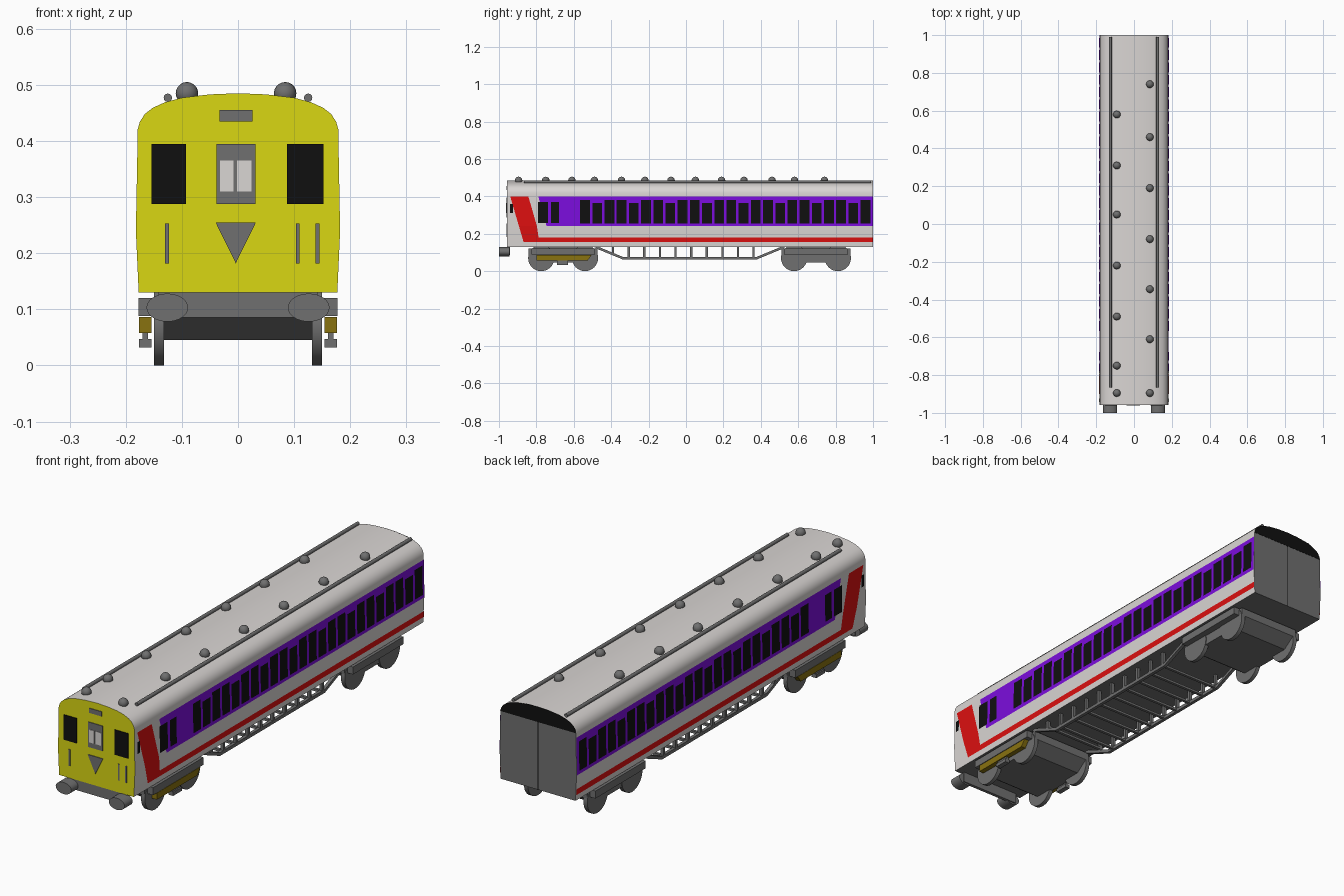
import bpy, bmesh, math
from mathutils import Matrix

if "Cube" in bpy.data.objects:
    bpy.data.objects.remove(bpy.data.objects["Cube"])


def material(name, r, g, b):
    m = bpy.data.materials.new(name)
    m.diffuse_color = (r, g, b, 1)
    m.use_nodes = True
    m.node_tree.nodes["Principled BSDF"].inputs["Base Color"].default_value = m.diffuse_color
    return m


LIGHT = material("light grey", .70, .67, .655)
YELLOW = material("yellow", .70, .68, .006)
GREY = material("dark grey", .16, .16, .16)
BLACK = material("black", .005, .005, .005)
PURPLE = material("purple", .20, .004, .72)
RED = material("red", .72, .005, .005)
GOLD = material("dull gold", .25, .17, .005)


def finish(name, bm, mats, smooth=False, recalc=True):
    if recalc:
        bmesh.ops.recalc_face_normals(bm, faces=bm.faces)
    me = bpy.data.meshes.new(name)
    bm.to_mesh(me)
    bm.free()
    for m in mats:
        me.materials.append(m)
    ob = bpy.data.objects.new(name, me)
    bpy.context.collection.objects.link(ob)
    if smooth:
        bpy.ops.object.select_all(action='DESELECT')
        ob.select_set(True)
        bpy.context.view_layer.objects.active = ob
        bpy.ops.object.shade_smooth_by_angle(angle=math.radians(35))
    return ob


def add_prism(bm, pts, axis, a, b):
    """Extrude a polygon along x (points are y,z) or y (points are x,z)."""
    def at(p, t):
        return (t, p[0], p[1]) if axis == 'x' else (p[0], t, p[1])
    v0 = [bm.verts.new(at(p, a)) for p in pts]
    v1 = [bm.verts.new(at(p, b)) for p in pts]
    n = len(pts)
    bm.faces.new(v0)
    bm.faces.new(v1[::-1])
    for i in range(n):
        bm.faces.new((v0[i], v1[i], v1[(i + 1) % n], v0[(i + 1) % n]))


def rect(u0, u1, z0, z1):
    return [(u0, z0), (u1, z0), (u1, z1), (u0, z1)]


def ellipse(u, z, ru, rz, n=32):
    return [(u + ru * math.cos(2 * math.pi * i / n), z + rz * math.sin(2 * math.pi * i / n)) for i in range(n)]


def prisms(name, items, mat, smooth=False):
    bm = bmesh.new()
    for it in items:
        add_prism(bm, *it)
    return finish(name, bm, [mat], smooth)


# Carriage body: extruded cross-section, coloured by face direction
half = [(.177, .13), (.182, .24), (.179, .40), (.179, .42), (.175, .434), (.166, .448),
        (.152, .459), (.130, .469), (.10, .477), (.05, .483)]
section = half + [(0, .485)] + [(-x, z) for x, z in reversed(half)]
bm = bmesh.new()
add_prism(bm, section, 'y', -.957, 1.0)
bmesh.ops.recalc_face_normals(bm, faces=bm.faces)
for f in bm.faces:
    f.material_index = 1 if f.normal.y < -.5 else 2 if f.normal.y > .5 or f.normal.z < -.5 else 0
finish("carriage_body", bm, [LIGHT, YELLOW, GREY], True)


# Side livery: thin panels that follow the two slopes of the body side
def side_x(z):
    return .177 + .005 * (z - .13) / .11 if z <= .24 else .182 - .003 * (z - .24) / .16


def side_panels(name, polys, mat, off):
    bm = bmesh.new()
    for s in (1, -1):
        for p in polys:
            vs = [bm.verts.new((s * (side_x(z) + off), y, z)) for y, z in p]
            bm.faces.new(vs if s > 0 else vs[::-1])
    finish(name, bm, [mat], recalc=False)


side_panels("purple_band", [[(-.745, .24), (.999, .24), (.999, .40), (-.79, .40)]], PURPLE, .0015)
side_panels("red_stripe", [rect(-.80, .999, .155, .18),
                           [(-.868, .155), (-.785, .155), (-.797, .24), (-.893, .24)],
                           [(-.893, .24), (-.797, .24), (-.843, .40), (-.94, .40)]], RED, .0025)
windows = [rect(-.792, -.738, .257, .37), rect(-.722, -.678, .257, .37), rect(-.942, -.925, .31, .36)]
for i in range(24):
    y = -.54 + i * .0652
    windows.append(rect(y - .026, y + .026, .255, .365 if i % 3 == 1 else .38))
side_panels("side_windows", windows, BLACK, .0035)

# Cab front details
F = -.957
prisms("cab_windows", [(rect(-.154, -.093, .288, .395), 'y', F - .003, F + .002),
                       (rect(.087, .152, .288, .395), 'y', F - .003, F + .002)], BLACK)
front = [rect(-.033, .026, .435, .455), rect(-.038, .031, .288, .395),
         [(-.04, .255), (-.004, .182), (.032, .255)],
         rect(-.130, -.123, .182, .253), rect(.103, .110, .182, .253), rect(.138, .145, .182, .253)]
prisms("cab_door_and_fittings", [(p, 'y', F - .003, F + .002) for p in front], GREY)
prisms("cab_door_panes", [(rect(a, b, .31, .365), 'y', F - .005, F - .001)
                          for a, b in ((-.032, -.008), (-.002, .024))], LIGHT)

# Rear end: dark roof dome and centre seam
prisms("rear_dome", [([p for p in section if p[1] >= .42], 'y', .997, 1.001)], BLACK)
prisms("rear_seam", [(rect(-.002, .002, .13, .42), 'y', .998, 1.001)], BLACK)

# Roof rails and round ventilators
prisms("roof_rails", [(ellipse(s * .125, .477, .0075, .0075, 12), 'y', -.865, .99) for s in (-1, 1)], GREY, True)
bm = bmesh.new()
for x, ys in ((-.091, (.58, .31, .05, -.22, -.49, -.75, -.895)),
              (.084, (.74, .46, .19, -.08, -.345, -.61, -.895))):
    for y in ys:
        bmesh.ops.create_uvsphere(bm, u_segments=16, v_segments=10, radius=.02,
                                  matrix=Matrix.Translation((x, y, .485)))
finish("roof_ventilators", bm, [GREY], True)

# Buffers and beam
prisms("buffers", [(ellipse(s * .126, .103, .037, .025), 'y', -1.0, -.945) for s in (-1, 1)], GREY, True)
prisms("buffer_beam", [(rect(-.142, .142, .085, .132), 'y', -.954, -.94)], GREY)

# Bogies and wheels
frames, wheels = [], []
for c in (-.657, .695):
    frames.append(([(c - .185, .12), (c - .185, .085), (c - .13, .045), (c + .13, .045),
                    (c + .185, .085), (c + .185, .12)], 'x', -.147, .147))
    frames.append((rect(c - .10, c + .10, .115, .135), 'x', -.12, .12))
    for s in (-1, 1):
        frames.append((rect(c - .17, c + .17, .088, .12), 'x', s * .14, s * .177))
        for d in (-.117, .117):
            wheels.append((ellipse(c + d, .07, .07, .07), 'x', s * .132, s * .150))
prisms("bogie_frames", frames, GREY)
prisms("wheels", wheels, GREY, True)

# Collector beams and shoes beside the front bogie
prisms("collector_beams", [([(-.80, .058), (-.525, .058), (-.505, .086), (-.80, .086)], 'x', s * .154, s * .176)
                           for s in (-1, 1)], GOLD)
prisms("collector_shoes", [(rect(-.69, -.63, a, b), 'x', s * x0, s * x1) for s in (-1, 1)
                           for a, b, x0, x1 in ((.032, .047, .154, .176), (.045, .06, .16, .17))], GREY)

# Underframe truss: bottom rails, raking ends, posts and cross bars
truss = []
for s in (-1, 1):
    a, b = s * .136, s * .15
    truss.append((rect(-.335, .375, .061, .075), 'x', a, b))
    truss.append(([(-.335, .061), (-.335, .075), (-.47, .131), (-.49, .125)], 'x', a, b))
    truss.append(([(.375, .061), (.53, .125), (.51, .131), (.375, .075)], 'x', a, b))
    for i in range(10):
        y = -.40 + i * .0835 + .01
        truss.append((rect(y - .006, y + .006, .07 if i else .095, .132), 'x', a, b))
for i in range(10):
    y = -.39 + i * .0835
    z = .065 if i else .10
    truss.append((rect(y - .006, y + .006, z, z + .01), 'x', -.14, .14))
prisms("underframe_truss", truss, GREY)
